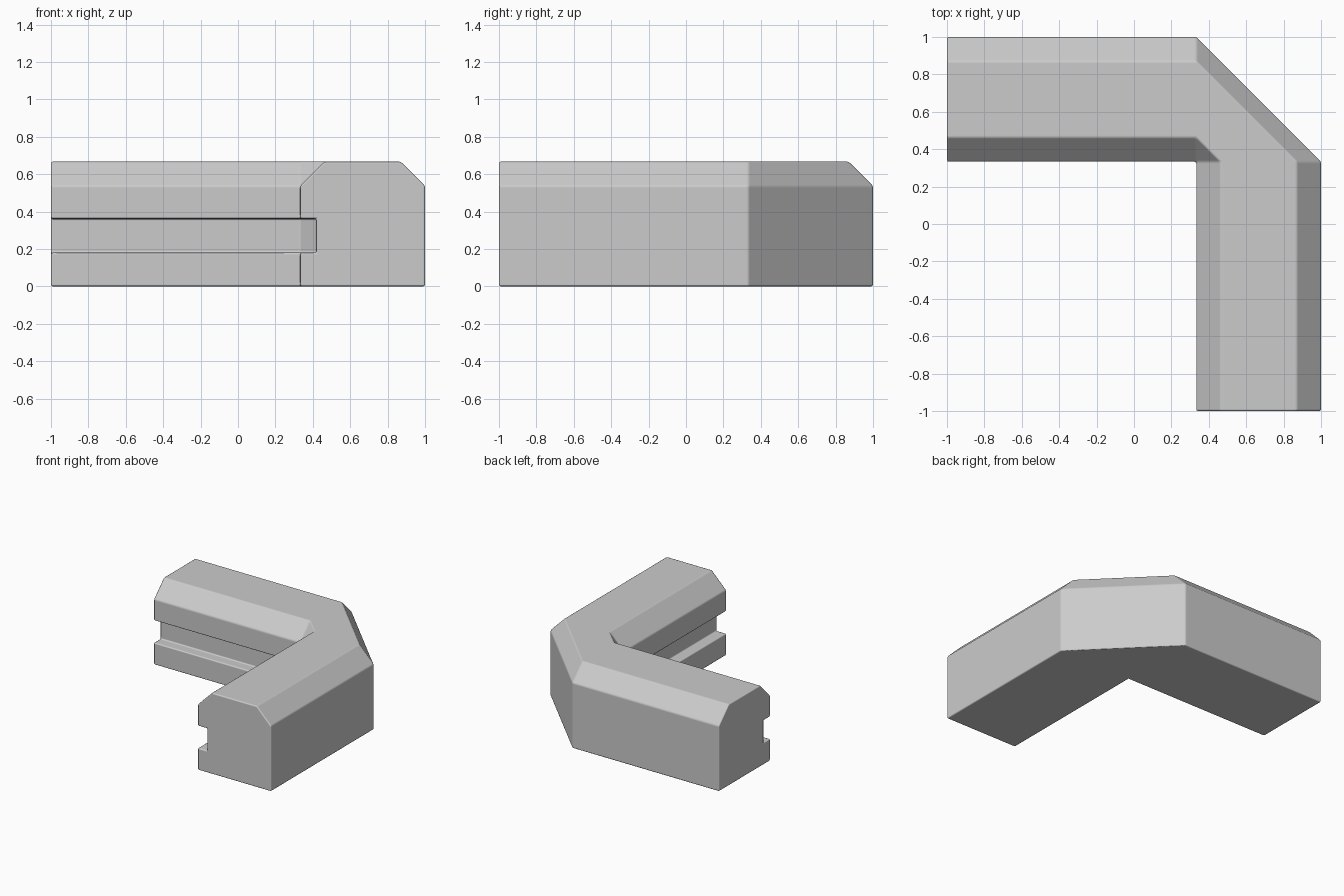
import bpy, bmesh
from math import radians

cube = bpy.data.objects.get("Cube")
if cube:
    bpy.data.objects.remove(cube, do_unlink=True)

grey = bpy.data.materials.new("light grey")
grey.use_nodes = True
colour = (0.6, 0.6, 0.6, 1)
grey.diffuse_color = colour
grey.node_tree.nodes["Principled BSDF"].inputs["Base Color"].default_value = colour

# Cross-section: distance outward from the inner wall, height
W, C = 0.667, 0.13            # width (and height), chamfer
LOW, HIGH, DEEP = 0.18, 0.362, 0.085   # groove bottom, top and depth
profile = [(0, 0), (W, 0), (W, W - C), (W - C, W), (C, W), (0, W - C),
           (0, HIGH), (DEEP, HIGH), (DEEP, LOW), (0, LOW)]

# Two straight arms meet in a fan around the inner corner
P = 1 - W
stations = [lambda d: (-1, P + d), lambda d: (P, P + d),
            lambda d: (P + d, P), lambda d: (P + d, -1)]

bm = bmesh.new()
rings = [[bm.verts.new((*place(d), z)) for d, z in profile] for place in stations]
n = len(profile)
for a, b in zip(rings, rings[1:]):
    for i in range(n):
        j = (i + 1) % n
        # wall faces at the pivot collapse to an edge, so skip them
        if profile[i][0] == 0 and profile[j][0] == 0 and a is rings[1]:
            continue
        bm.faces.new((a[i], a[j], b[j], b[i]))
bm.faces.new(rings[0])
bm.faces.new(rings[-1])
bmesh.ops.remove_doubles(bm, verts=bm.verts, dist=0.0001)
bmesh.ops.recalc_face_normals(bm, faces=bm.faces)

mesh = bpy.data.meshes.new("corner_block")
bm.to_mesh(mesh)
bm.free()
mesh.materials.append(grey)
block = bpy.data.objects.new("corner_block", mesh)
bpy.context.collection.objects.link(block)

# Softened edges
bevel = block.modifiers.new("soft_edges", 'BEVEL')
bevel.width = 0.01
bevel.segments = 2
bevel.limit_method = 'ANGLE'
bevel.angle_limit = radians(20)
bevel.harden_normals = True
for face in mesh.polygons:
    face.use_smooth = True
